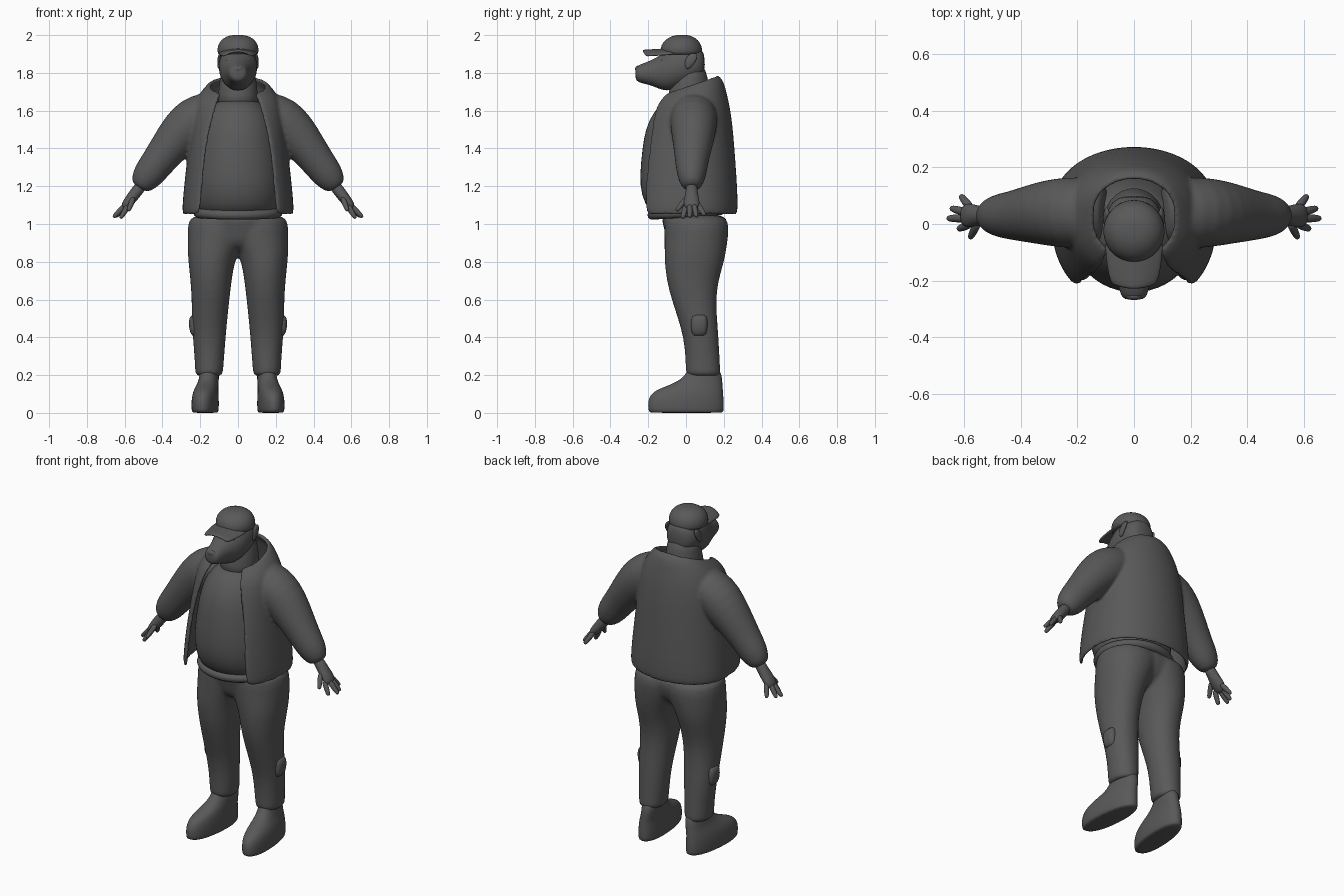
import bpy, bmesh, math
from mathutils import Vector

cube = bpy.data.objects.get("Cube")
if cube:
    bpy.data.objects.remove(cube, do_unlink=True)

GREY = (.1, .1, .1, 1)
grey = bpy.data.materials.new("dark_grey")
grey.use_nodes = True
grey.diffuse_color = GREY
bsdf = next(n for n in grey.node_tree.nodes if n.type == "BSDF_PRINCIPLED")
bsdf.inputs["Base Color"].default_value = GREY
bsdf.inputs["Roughness"].default_value = .8
SIDES = 24


def power(value, p):
    return math.copysign(abs(value) ** p, value)


def oval(centre, u, v, p=1.0):
    """Ring of points around a centre; p below one squares it off."""
    ring = []
    for i in range(SIDES):
        t = math.tau * i / SIDES
        ring.append(centre + u * power(math.cos(t), p) + v * power(math.sin(t), p))
    return ring


def loft(name, rings, mirror=False, closed=True, thickness=0):
    """Skin a list of rings into one smooth object."""
    bm = bmesh.new()
    rows = [[bm.verts.new(co) for co in ring] for ring in rings]
    count = len(rows[0])
    for a, b in zip(rows, rows[1:]):
        for i in range(count if closed else count - 1):
            j = (i + 1) % count
            bm.faces.new((a[i], a[j], b[j], b[i]))
    if closed:
        bm.faces.new(rows[0])
        bm.faces.new(rows[-1])
    bmesh.ops.recalc_face_normals(bm, faces=bm.faces)
    mesh = bpy.data.meshes.new(name)
    bm.to_mesh(mesh)
    bm.free()
    obj = bpy.data.objects.new(name, mesh)
    bpy.context.collection.objects.link(obj)
    mesh.materials.append(grey)
    for poly in mesh.polygons:
        poly.use_smooth = True
    if mirror:
        mod = obj.modifiers.new("Mirror", "MIRROR")
        mod.use_mirror_merge = False
    if thickness:
        mod = obj.modifiers.new("Solidify", "SOLIDIFY")
        mod.thickness = thickness
        mod.offset = 0
    mod = obj.modifiers.new("Subdivision", "SUBSURF")
    mod.levels = mod.render_levels = 1
    return obj


def stack(name, rows, p=1.0, mirror=False):
    """Loft upwards through rows of z, x range and y range."""
    rings = []
    for z, x0, x1, y0, y1 in rows:
        centre = Vector(((x0 + x1) / 2, (y0 + y1) / 2, z))
        rings.append(oval(centre, Vector(((x1 - x0) / 2, 0, 0)),
                          Vector((0, (y1 - y0) / 2, 0)), p))
    return loft(name, rings, mirror)


def centred(name, rows, p=1.0):
    """Stack that is symmetrical about x = 0."""
    return stack(name, [(z, -w, w, y0, y1) for z, w, y0, y1 in rows], p)


def tube(name, rows):
    """Mirrored limb through rows of x, y, z, height radius and y radius."""
    pts = [Vector(r[:3]) for r in rows]
    rings = []
    for i, row in enumerate(rows):
        along = (pts[min(i + 1, len(pts) - 1)] - pts[max(i - 1, 0)]).normalized()
        side = Vector((0, 1, 0))
        side = (side - along * side.dot(along)).normalized()
        rings.append(oval(pts[i], side.cross(along) * row[3], side * row[4]))
    return loft(name, rings, mirror=True)


def ball(name, centre, size, mirror=False):
    """Ellipsoid made from a lofted half circle."""
    rings = []
    for i in range(9):
        a = math.pi * (i + .2) / 8.4
        c = Vector(centre) - Vector((0, 0, size[2] * math.cos(a)))
        s = math.sin(a)
        rings.append(oval(c, Vector((size[0] * s, 0, 0)), Vector((0, size[1] * s, 0))))
    return loft(name, rings, mirror)


def fuse(main, other, voxel, passes):
    """Join two overlapping parts into one continuous cloth surface."""
    bpy.ops.object.select_all(action="DESELECT")
    main.select_set(True)
    other.select_set(True)
    bpy.context.view_layer.objects.active = main
    bpy.ops.object.convert(target="MESH")
    bpy.ops.object.join()
    mod = main.modifiers.new("Fuse", "REMESH")
    mod.mode = "VOXEL"
    mod.voxel_size = voxel
    mod.use_smooth_shade = True
    mod = main.modifiers.new("Soften", "SMOOTH")
    mod.factor = .5
    mod.iterations = passes


# Boots, turned slightly outwards
boots = stack("boots", [
    (0, .113, .235, -.185, .192), (.004, .105, .243, -.2, .2), (.04, .103, .245, -.203, .202),
    (.08, .104, .243, -.2, .2), (.115, .107, .236, -.172, .197), (.138, .109, .226, -.115, .195),
    (.165, .109, .216, -.045, .193), (.2, .108, .21, -.004, .19), (.25, .112, .205, .02, .17)],
    p=.9, mirror=True)
for v in boots.data.vertices:
    v.co.x -= v.co.y * .08

# Trousers
legs = stack("trousers", [
    (.195, .1, .21, .02, .17), (.2, .08, .226, 0, .184), (.23, .078, .228, -.002, .182),
    (.3, .072, .231, -.004, .178), (.4, .065, .24, -.014, .173), (.5, .055, .245, -.043, .165),
    (.6, .045, .246, -.077, .16), (.7, .033, .252, -.104, .172), (.8, .018, .264, -.115, .203),
    (.88, -.02, .269, -.115, .218), (.98, -.08, .268, -.115, .23), (1.06, -.08, .262, -.12, .22)],
    p=.95, mirror=True)
seat = centred("trouser_seat", [
    (.85, .08, -.03, .11), (.88, .15, -.085, .17), (.92, .21, -.108, .205),
    (1, .26, -.12, .225), (1.06, .255, -.15, .215)], p=.9)
fuse(legs, seat, .011, 5)
stack("knee_pockets", [
    (.405, .2, .235, .045, .095), (.415, .2, .25, .032, .108), (.45, .2, .26, .026, .114),
    (.49, .2, .26, .026, .114), (.51, .2, .255, .03, .11), (.525, .2, .235, .045, .095)],
    p=.75, mirror=True)

# Rolled waistband
band = bpy.data.curves.new("waistband", "CURVE")
band.dimensions = "3D"
band.bevel_depth = .026
band.bevel_resolution = 3
line = band.splines.new("POLY")
line.points.add(39)
line.use_cyclic_u = True
for i, point in enumerate(line.points):
    t = math.tau * i / 40
    point.co = (.21 * math.sin(t), -.178 * math.cos(t), 1.06 - .012 * math.cos(t), 1)
line.use_smooth = True
band.materials.append(grey)
bpy.context.collection.objects.link(bpy.data.objects.new("waistband", band))

# Shirt over a round belly
centred("shirt", [
    (1.04, .18, -.15, .15), (1.07, .215, -.2, .18), (1.15, .228, -.238, .19),
    (1.25, .23, -.248, .19), (1.4, .213, -.233, .18), (1.5, .195, -.217, .17),
    (1.58, .17, -.18, .15), (1.63, .13, -.14, .13), (1.66, .1, -.1, .12)])

# Open jacket: height, half width, opening, front depth, back depth, collar tilt
jacket = []
for z, w, gap, front, back, tilt in [
        (1.045, .286, .205, .31, .232, 0), (1.12, .283, .195, .31, .234, 0),
        (1.25, .27, .185, .3, .227, 0), (1.4, .252, .17, .275, .216, 0),
        (1.52, .242, .145, .24, .206, 0), (1.62, .228, .115, .205, .192, 0),
        (1.68, .2, .1, .165, .173, .1), (1.715, .165, .09, .145, .16, .25),
        (1.735, .142, .095, .14, .128, .4)]:
    p = .85
    start = math.asin((gap / w) ** (1 / p))
    ring = []
    for i in range(33):
        t = start + (math.tau - 2 * start) * i / 32
        c = power(math.cos(t), p)
        y = -c * (front if c > 0 else back)
        ring.append(Vector((w * power(math.sin(t), p if c > 0 else 1), y + .03, z + tilt * y)))
    jacket.append(ring)
body = loft("jacket", jacket, closed=False, thickness=.022)
sleeves = tube("jacket_sleeves", [
    (.09, .04, 1.61, .085, .1), (.15, .04, 1.595, .112, .12), (.23, .04, 1.55, .13, .128),
    (.3, .04, 1.485, .12, .118), (.37, .035, 1.4, .101, .102), (.43, .03, 1.32, .089, .087),
    (.48, .03, 1.255, .084, .077), (.512, .03, 1.21, .063, .058), (.525, .03, 1.19, .038, .038)])
fuse(body, sleeves, .009, 5)

# Hands
tube("palms", [
    (.5, .03, 1.22, .032, .03), (.54, .03, 1.168, .031, .031), (.565, .03, 1.135, .03, .04),
    (.592, .03, 1.102, .026, .043), (.607, .03, 1.082, .015, .034)])
for label, base, tip in [
        ("index", (.58, 0, 1.1), (.622, -.018, 1.03)),
        ("middle", (.592, .02, 1.105), (.66, .02, 1.035)),
        ("ring", (.592, .04, 1.108), (.648, .056, 1.037)),
        ("little", (.578, .056, 1.112), (.613, .1, 1.045)),
        ("thumb", (.553, .005, 1.14), (.58, -.05, 1.07))]:
    a, b = Vector(base), Vector(tip)
    tube(label + "_fingers", [
        (*a.lerp(b, f), r, r) for f, r in
        [(0, .014), (.35, .015), (.75, .013), (.97, .01), (1, .004)]])

# Neck and head with a long snout
centred("neck", [
    (1.6, .11, -.1, .13), (1.68, .108, -.1, .13), (1.78, .094, -.07, .115), (1.85, .085, -.05, .095)])
loft("head", [
    oval(Vector((0, y, z)), Vector((w, 0, 0)), Vector((0, 0, h)), .95) for y, z, w, h in [
        (.1, 1.845, .04, .05), (.08, 1.845, .08, .085), (.03, 1.845, .102, .105),
        (-.05, 1.83, .104, .118), (-.105, 1.81, .093, .107), (-.145, 1.802, .075, .086),
        (-.19, 1.8, .061, .064), (-.24, 1.796, .051, .05), (-.262, 1.796, .042, .039),
        (-.268, 1.796, .022, .02)]])
ball("nose", (0, -.256, 1.82), (.03, .014, .018))
ball("eyes", (.052, -.126, 1.868), (.012, .01, .009), mirror=True)
loft("ears", [
    oval(Vector((x, y, z)), Vector((.008, 0, 0)), Vector((0, w, 0))) for x, y, z, w in [
        (.092, .04, 1.905, .012), (.098, .034, 1.89, .028), (.102, .024, 1.865, .03),
        (.102, .014, 1.838, .02), (.098, .008, 1.82, .008)]], mirror=True)

# Cap with an arched brim
centred("cap", [
    (1.895, .09, -.11, .07), (1.898, .109, -.135, .086), (1.93, .111, -.137, .087),
    (1.96, .101, -.125, .076), (1.983, .08, -.1, .055), (1.997, .05, -.07, .025),
    (2.001, .02, -.04, 0)])
brim = []
for y, w, bow in [(-.06, .105, 0), (-.12, .1, .01), (-.17, .094, .012),
                  (-.21, .086, .016), (-.23, .074, .016)]:
    ring = []
    for i in range(13):
        s = i / 6 - 1
        ring.append(Vector((w * s, y + bow * s * s, 1.922 + (y + .12) * .06 - .026 * s * s)))
    brim.append(ring)
loft("cap_brim", brim, closed=False, thickness=.014)
